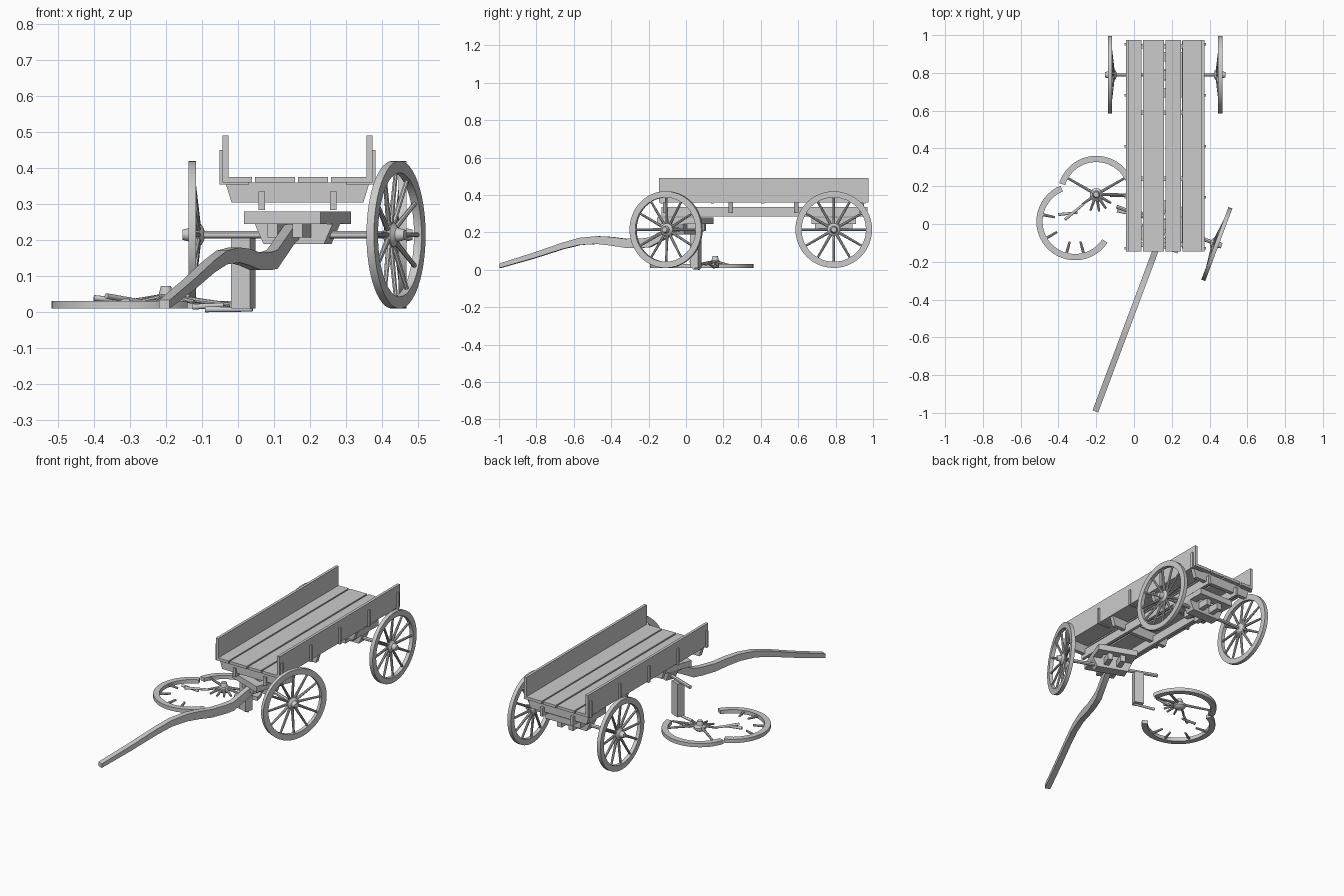
import bpy, bmesh
from math import pi, sin, cos, radians
from mathutils import Matrix, Vector

if "Cube" in bpy.data.objects:
    bpy.data.objects.remove(bpy.data.objects["Cube"])

wood = bpy.data.materials.new("weathered grey")
wood.use_nodes = True
grey = (0.6, 0.6, 0.6, 1)
wood.diffuse_color = grey
wood.node_tree.nodes["Principled BSDF"].inputs["Base Color"].default_value = grey

CX = 0.165          # centre line of the wagon
made = []


def finish(name, bm, matrix=Matrix()):
    bmesh.ops.recalc_face_normals(bm, faces=bm.faces)
    mesh = bpy.data.meshes.new(name)
    bm.to_mesh(mesh)
    bm.free()
    mesh.materials.append(wood)
    ob = bpy.data.objects.new(name, mesh)
    ob.matrix_world = matrix
    bpy.context.collection.objects.link(ob)
    made.append(ob)
    return ob


def box(name, x, y, z, matrix=Matrix(), taper=0):
    """Box from (min, max) ranges; taper pulls the lower ends in along x."""
    bm = bmesh.new()
    bmesh.ops.create_cube(bm, size=1)
    for v in bm.verts:
        low = v.co.z < 0
        side = 1 if v.co.x > 0 else -1
        v.co = [(r[0] + r[1]) / 2 + c * (r[1] - r[0]) for c, r in zip(v.co, (x, y, z))]
        if low:
            v.co.x -= side * taper
    return finish(name, bm, matrix)


def add_rod(bm, p, q, r1, r2, segments=8):
    p, q = Vector(p), Vector(q)
    turn = (q - p).to_track_quat('Z', 'Y').to_matrix().to_4x4()
    bmesh.ops.create_cone(bm, cap_ends=True, segments=segments, radius1=r1, radius2=r2,
                          depth=(q - p).length, matrix=Matrix.Translation((p + q) / 2) @ turn)


def rod(name, p, q, r1, r2, matrix=Matrix()):
    bm = bmesh.new()
    add_rod(bm, p, q, r1, r2, 12)
    return finish(name, bm, matrix)


def polar(r, degrees, z=0):
    return (r * cos(radians(degrees)), r * sin(radians(degrees)), z)


def rim(name, start, end, matrix):
    """Square-section rim, whole or as an arc, around local z."""
    bm = bmesh.new()
    whole = end - start >= 360
    steps = max(4, int((end - start) / 7.5))
    rings = []
    for i in range(steps if whole else steps + 1):
        a = start + (end - start) * i / steps
        rings.append([bm.verts.new(polar(r, a, z)) for r, z in
                      ((0.172, -0.011), (0.205, -0.011), (0.205, 0.011), (0.172, 0.011))])
    for i in range(steps):
        a, b = rings[i], rings[(i + 1) % len(rings)]
        for k in range(4):
            bm.faces.new((a[k], a[(k + 1) % 4], b[(k + 1) % 4], b[k]))
    if not whole:
        bm.faces.new(rings[0])
        bm.faces.new(rings[-1])
    return finish(name, bm, matrix)


def hub(name, matrix):
    bm = bmesh.new()
    profile = ((-0.034, 0.012), (-0.03, 0.022), (-0.02, 0.034), (-0.006, 0.034),
               (0.004, 0.02), (0.027, 0.014))
    for (z1, r1), (z2, r2) in zip(profile, profile[1:]):
        add_rod(bm, (0, 0, z1), (0, 0, z2), r1, r2, 20)
    return finish(name, bm, matrix)


def spokes(name, angles, r0, r1, matrix, z0=-0.016, z1=0):
    bm = bmesh.new()
    for a in angles:
        add_rod(bm, polar(r0, a, z0), polar(r1, a, z1), 0.008, 0.006)
    return finish(name, bm, matrix)


def wheel(name, matrix):
    rim(name + "_rim", 0, 360, matrix)
    hub(name + "_hub", matrix)
    spokes(name + "_spokes", range(0, 360, 30), 0.025, 0.178, matrix)


def mount(side):
    """Stand a wheel on the end of an axle, facing outwards."""
    return Matrix.Translation((side * 0.292, 0, 0.215)) @ Matrix.Rotation(side * pi / 2, 4, 'Y')


def undercarriage(name, matrix, wheel_sides):
    rod(name + "_axle", (-0.275, 0, 0.215), (0.275, 0, 0.215), 0.01, 0.01, matrix)
    box(name + "_axle_beam", (-0.115, 0.115), (-0.03, 0.03), (0.19, 0.245), matrix, 0.025)
    for y in (-0.095, 0, 0.095):
        box(name + "_bolster", (-0.1135, 0.1135), (y - 0.025, y + 0.025), (0.245, 0.28), matrix)
    for s in (-1, 1):
        x = s * 0.09
        box(name + "_hound", (x - 0.0235, x + 0.0235), (-0.12, 0.12), (0.246, 0.279), matrix)
        box(name + "_hound_brace", (s * 0.037 - 0.015, s * 0.037 + 0.015),
            (-0.1, 0.1), (0.207, 0.247), matrix)
    for s in wheel_sides:
        wheel(name + ("_left" if s > 0 else "_right") + "_wheel", matrix @ mount(s))


# Wagon bed: floor planks, side boards, brackets, bearers and rails
for x in ((-0.03, 0.039), (0.047, 0.158), (0.167, 0.25), (0.258, 0.36)):
    box("floor_plank", x, (-0.145, 0.975), (0.36, 0.376))
for s in (-1, 1):
    def span(a, b):
        return sorted((CX + s * a, CX + s * b))
    box("side_board", span(0.192, 0.208), (-0.145, 0.975), (0.36, 0.49))
    box("bed_rail", span(0.09, 0.108), (-0.13, 0.97), (0.284, 0.335))
    for i in range(5):
        y = -0.128 + i * 0.27
        box("bracket_upright", span(0.207, 0.216), (y - 0.007, y + 0.007), (0.354, 0.45))
        box("bracket_foot", span(0.135, 0.216), (y - 0.007, y + 0.007), (0.354, 0.361))
for i in range(4):
    y = -0.11 + i * 0.35
    box("cross_bearer", (CX - 0.2, CX + 0.2), (y - 0.012, y + 0.012), (0.305, 0.36), taper=0.017)

# Running gear: rear axle straight, front axle steered with one wheel lost
rear = Matrix.Translation((CX, 0.79, 0))
front = Matrix.Translation((CX, -0.004, 0)) @ Matrix.Rotation(radians(-20.5), 4, 'Z')
undercarriage("rear", rear, (-1, 1))
undercarriage("front", front, (1,))

# Curved draw pole: distance ahead of the axle, centre height, half thickness
stations = ((0.02, 0.226, 0.02), (0.06, 0.218, 0.025), (0.2, 0.147, 0.026), (0.25, 0.142, 0.025),
            (0.34, 0.142, 0.024), (0.42, 0.153, 0.023), (0.5, 0.159, 0.021), (0.6, 0.152, 0.019),
            (0.7, 0.127, 0.017), (0.86, 0.077, 0.015), (1.055, 0.022, 0.012))
bm = bmesh.new()
outline = [(-d, z + h) for d, z, h in stations] + [(-d, z - h) for d, z, h in reversed(stations)]
face = bm.faces.new([bm.verts.new((-0.016, y, z)) for y, z in outline])
side = bmesh.ops.extrude_face_region(bm, geom=[face])["geom"]
bmesh.ops.translate(bm, vec=(0.032, 0, 0), verts=[g for g in side if isinstance(g, bmesh.types.BMVert)])
finish("draw_pole", bm, front)

# Post propping up the bare end of the front axle
box("prop_post", (-0.188, -0.132), (-0.022, 0.022), (0.01, 0.206), front)

# Broken wheel on the ground: two rim pieces, hub and splintered spokes
piece_a = Matrix.Translation((-0.2, 0.156, 0.021))
piece_b = Matrix.Translation((-0.312, 0.013, 0.021))
rim("broken_rim_inner", 5, 163, piece_a)
rim("broken_rim_outer", 112, 327, piece_b)
hub("broken_hub", piece_a @ Matrix.Translation((0, 0, 0.025)))
spokes("broken_hub_stubs", (215, 250, 280, 305, 330), 0.025, 0.09, piece_a, 0.02, 0.008)
spokes("broken_hub_spokes", (0, 30, 150), 0.025, 0.178, piece_a, 0.02, 0)
spokes("broken_rim_stubs", (168, 210, 255, 285), 0.175, 0.11, piece_b, 0, 0.004)
for p, q in (((-0.365, 0.024, 0.045), (-0.27, 0.103, 0.03)),
             ((-0.127, 0.15, 0.015), (-0.04, 0.15, 0.02)),
             ((-0.09, 0.07, 0.008), (0.04, 0.04, 0.008)),
             ((-0.4, 0.05, 0.04), (-0.3, 0.06, 0.03))):
    rod("loose_spoke", p, q, 0.008, 0.006)

# Soft shading on round parts, crisp edges elsewhere
bpy.ops.object.select_all(action='DESELECT')
for ob in made:
    ob.select_set(True)
bpy.context.view_layer.objects.active = made[0]
bpy.ops.object.shade_smooth_by_angle(angle=radians(30))
